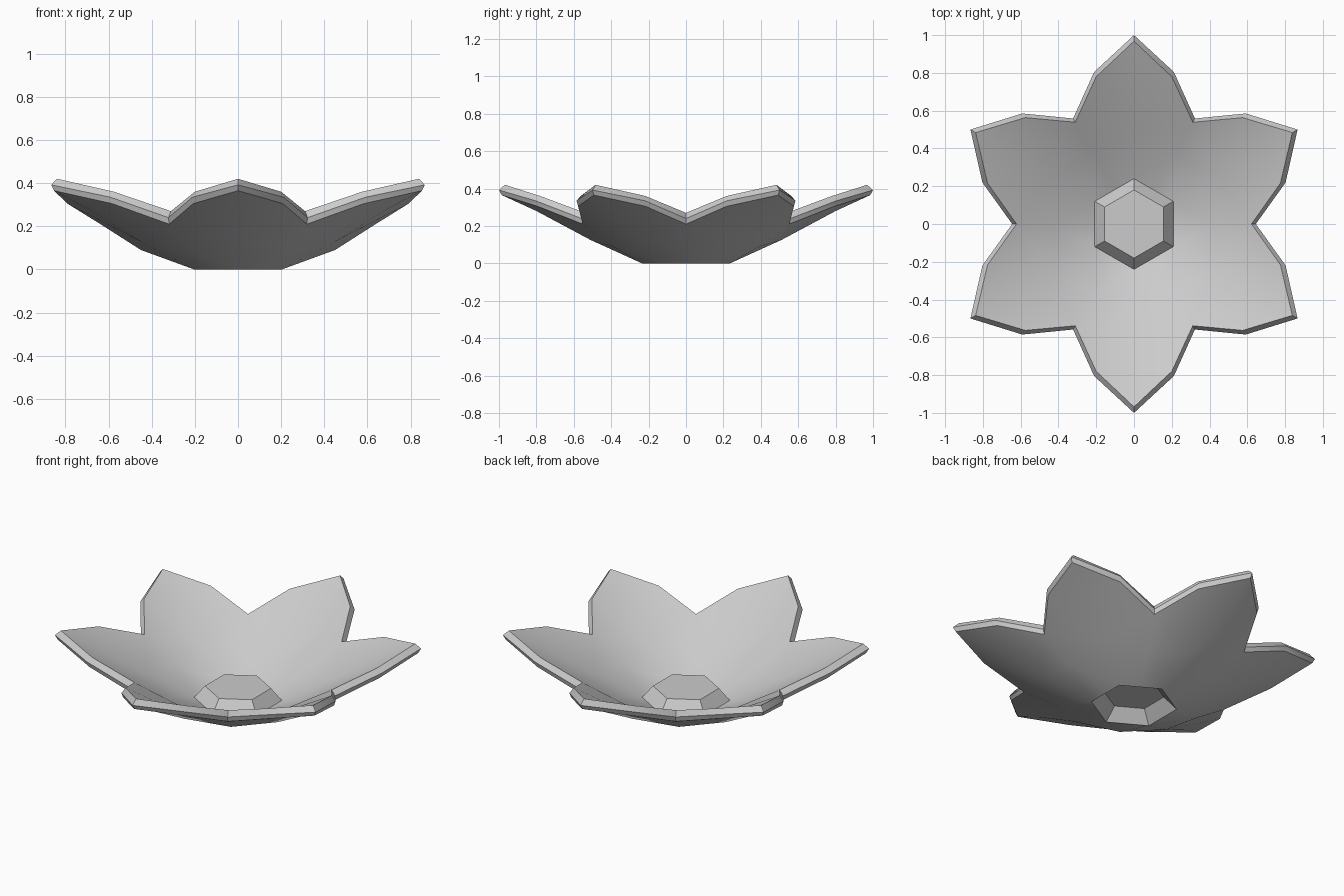
import bpy, bmesh
from math import radians, cos, sin

if "Cube" in bpy.data.objects:
    bpy.data.objects.remove(bpy.data.objects["Cube"])

# Half-petal control points: radius, angle from the petal midline, height
under = {
    'F': (0.165, 0, 0.07), 'G': (0.143, 30, 0.07),      # foot recess
    'A': (0.235, 0, 0.0), 'B': (0.2035, 30, 0.0),       # foot hexagon
    'C': (0.51, 0, 0.125), 'D': (0.45, 30, 0.09),       # bowl wall
    'M': (0.80, 0, 0.28),                               # petal midline
    'T': (0.985, 0, 0.365), 'S': (0.82, 14.7, 0.305), 'V': (0.638, 30, 0.21),
    'O': (0, 0, 0.07),
}
upper = {
    'F': (0.18, 0, 0.12), 'G': (0.156, 30, 0.12),
    'A': (0.24, 0, 0.05), 'B': (0.208, 30, 0.05),
    'C': (0.49, 0, 0.175), 'D': (0.43, 30, 0.143),
    'M': (0.785, 0, 0.335),
    'T': (0.968, 0, 0.42), 'S': (0.805, 14.4, 0.36), 'V': (0.622, 30, 0.27),
    'O': (0, 0, 0.12),
}
rim = {'T': (1.0, 0, 0.392), 'S': (0.832, 14.7, 0.335), 'V': (0.645, 30, 0.24)}
patches = ['OFG', 'FGBA', 'ABDC', 'CDV', 'CVSM', 'MST']

bm = bmesh.new()


def point(p, k, side):
    r, off, z = p
    a = radians(90 + 60 * k + side * off)
    return bm.verts.new((r * cos(a), r * sin(a), z))


# Six mirrored petals: lower skin, upper skin and chamfered rim
for k in range(6):
    for side in (1, -1):
        for layer in (under, upper):
            for patch in patches:
                bm.faces.new([point(layer[c], k, side) for c in patch])
        for layer in (under, upper):
            for a, b in ('TS', 'SV'):
                quad = (layer[a], layer[b], rim[b], rim[a])
                bm.faces.new([point(p, k, side) for p in quad])

bmesh.ops.remove_doubles(bm, verts=bm.verts[:], dist=0.0005)
# Merge the hexagonal centre into flat faces
bmesh.ops.dissolve_verts(bm, verts=[v for v in bm.verts if v.co.xy.length < 0.01])
bmesh.ops.recalc_face_normals(bm, faces=bm.faces[:])

mesh = bpy.data.meshes.new("flower_bowl")
bm.to_mesh(mesh)
bm.free()
bowl = bpy.data.objects.new("flower_bowl", mesh)
bpy.context.collection.objects.link(bowl)
bpy.context.view_layer.objects.active = bowl
bowl.select_set(True)
bpy.ops.object.shade_smooth_by_angle(angle=radians(30))
